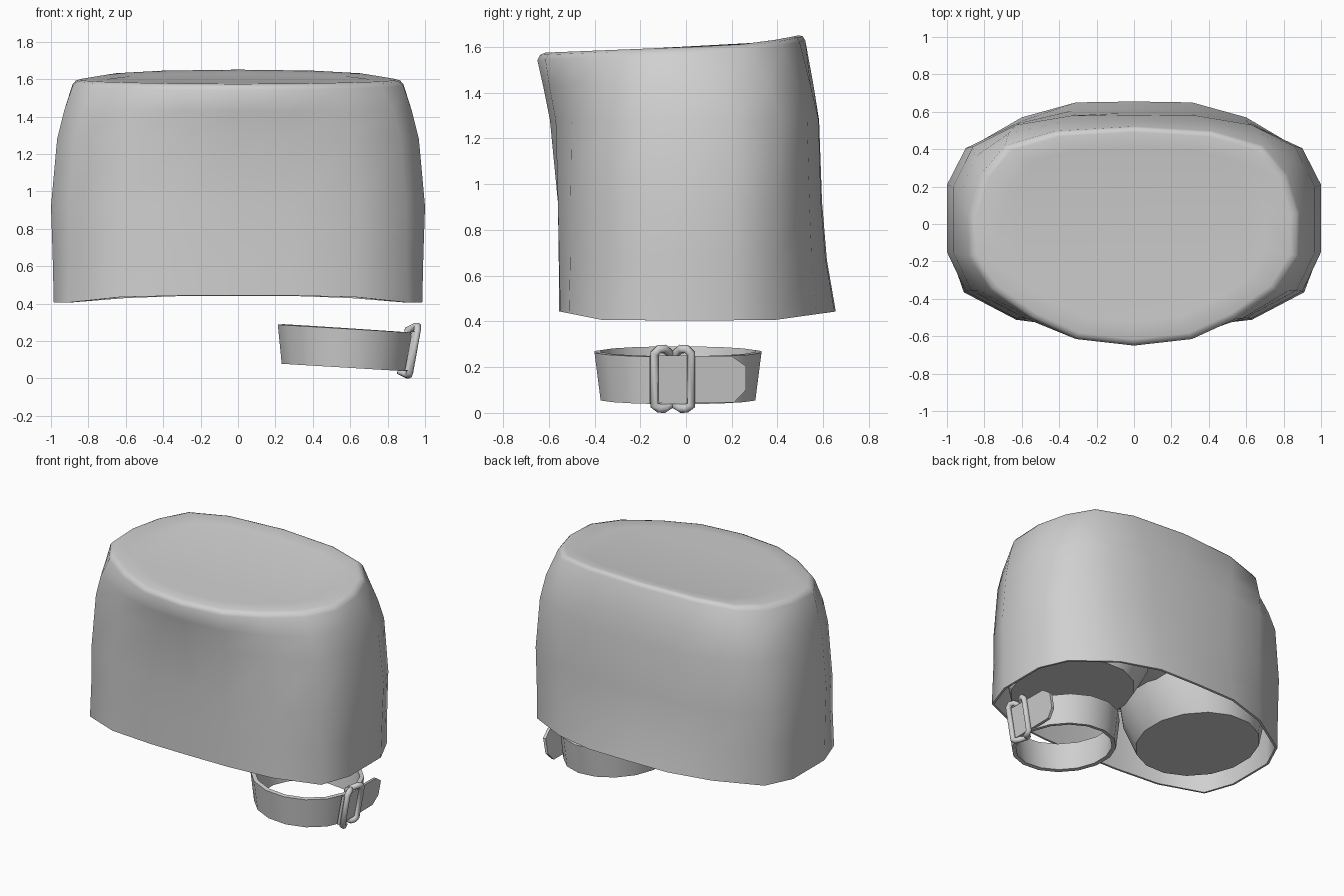
import bpy, bmesh, math

if "Cube" in bpy.data.objects:
    bpy.data.objects.remove(bpy.data.objects["Cube"])

grey = bpy.data.materials.new("grey_cloth")
grey.diffuse_color = (0.63, 0.63, 0.63, 1)
grey.use_nodes = True
grey.node_tree.nodes["Principled BSDF"].inputs["Base Color"].default_value = grey.diffuse_color


def select(ob):
    bpy.ops.object.select_all(action='DESELECT')
    ob.select_set(True)
    bpy.context.view_layer.objects.active = ob


def finish(ob, angle):
    ob.data.materials.append(grey)
    select(ob)
    bpy.ops.object.shade_smooth_by_angle(angle=math.radians(angle))


def loft(name, rings, cap_start=False, cap_end=False, thickness=0, angle=40):
    """Skin a list of closed rings, optionally capping the ends."""
    bm = bmesh.new()
    rows = [[bm.verts.new(p) for p in r] for r in rings]
    for a, b in zip(rows, rows[1:]):
        for i in range(len(a)):
            j = (i + 1) % len(a)
            bm.faces.new((a[i], a[j], b[j], b[i]))
    if cap_start:
        bm.faces.new(rows[0][::-1])
    if cap_end:
        bm.faces.new(rows[-1])
    bmesh.ops.recalc_face_normals(bm, faces=bm.faces)
    me = bpy.data.meshes.new(name)
    bm.to_mesh(me)
    bm.free()
    ob = bpy.data.objects.new(name, me)
    bpy.context.collection.objects.link(ob)
    if thickness:
        mod = ob.modifiers.new("thickness", 'SOLIDIFY')
        mod.thickness = thickness
        mod.offset = -1
        select(ob)
        bpy.ops.object.modifier_apply(modifier=mod.name)
    finish(ob, angle)


def mirrored(half, z):
    """Half outline (front to back, +x side) to a full ring; z is a function of y."""
    full = half + [(-x, y) for x, y in half[-2:0:-1]]
    return [(x, y, z(y)) for x, y in full]


def shrink(outline, k):
    return [(x * k, (y + .03) * k - .03) for x, y in outline]


def blend(a, b, t, k=1.0):
    """Outline part way between two others, bulged by k."""
    return shrink([(p[0] + (q[0] - p[0]) * t, p[1] + (q[1] - p[1]) * t)
                   for p, q in zip(a, b)], k)


# Skirt outlines from hem to waist
hem = [(0, -.555), (.3, -.55), (.63, -.512), (.91, -.365), (.985, -.15),
       (.985, .2), (.895, .395), (.6, .57), (.31, .65), (0, .655)]
hip = [(0, -.56), (.3, -.56), (.63, -.505), (.9, -.36), (1.0, -.15),
       (1.0, .21), (.9, .405), (.61, .54), (.31, .59), (0, .595)]
belly = [(0, -.595), (.3, -.57), (.6, -.5), (.87, -.355), (.967, -.15),
         (.967, .2), (.86, .415), (.63, .53), (.33, .58), (0, .582)]
chest = [(0, -.625), (.31, -.598), (.58, -.505), (.83, -.355), (.93, -.16),
         (.93, .15), (.85, .36), (.67, .485), (.38, .545), (0, .558)]
waist = [(0, -.65), (.31, -.615), (.55, -.505), (.77, -.35), (.885, -.17),
         (.885, .06), (.82, .265), (.69, .42), (.42, .497), (0, .522)]


def hem_z(y):
    return .405 + (.2 * max(0, -y - .36) if y < 0 else .14 * max(0, y - .38))


def waist_z(y):
    return 1.543 + .032 * (y + .65) / .8 + .27 * max(0, y - .15) ** 2


skirt_rings = [
    mirrored(hem, hem_z),
    mirrored(blend(hem, hip, .62, .997), lambda y: .67),
    mirrored(hip, lambda y: .92),
    mirrored(belly, lambda y: 1.28),
    mirrored(chest, lambda y: 1.43),
    mirrored(waist, waist_z),
    mirrored(shrink(waist, .98), lambda y: waist_z(y) + .022),
    mirrored(shrink(waist, .945), lambda y: waist_z(y) + .031),
    mirrored(shrink(waist, .8), lambda y: waist_z(y) + .029),
]
loft("skirt", skirt_rings, cap_end=True, thickness=.015, angle=50)

# Underside of the hips, closing the inside of the skirt
loft("hips", [
    mirrored(shrink(hip, .98), lambda y: .98),
    mirrored(shrink(hip, .8), lambda y: .82),
    mirrored(shrink(hip, .3), lambda y: .72),
], cap_end=True)


def ellipse(cx, cy, rx, ry, z, n=16):
    out = []
    for i in range(n):
        a = 2 * math.pi * (i + .5) / n
        x, y = cx + rx * math.cos(a), cy + ry * math.sin(a)
        out.append((x, y, z(x) if callable(z) else z))
    return out


# Thigh stumps inside the skirt
for side, label in ((1, "right_thigh"), (-1, "left_thigh")):
    loft(label, [
        ellipse(side * .535, .01, .385, .44, .475),
        ellipse(side * .5, .005, .465, .48, .66),
        ellipse(side * .48, .01, .5, .51, .95),
    ], cap_start=True)


# Leg band, tilted down toward the outside
def band_z(base):
    return lambda x: base - .06 * (x - .21)


loft("leg_band", [
    ellipse(.57, -.035, .343, .345, band_z(.08)),
    ellipse(.57, -.035, .364, .372, band_z(.288)),
], thickness=.028)


def lean(z):
    """x of the band's outer face at height z."""
    return .9 + .18 * (z - .04)


# Loose strap end, flat and leaving the band at a tangent
tip = [(-.16, .042), (.21, .045), (.262, .1), (.262, .205), (.2, .248), (-.16, .252)]
loft("strap_end", [
    [(lean(z) - .008, y, z) for y, z in tip],
    [(lean(z) + .012, y, z) for y, z in tip],
], cap_start=True, cap_end=True)

# Two wire buckle loops: outer bar in front of the strap, inner bar behind it
loop = [(-.08, .03, .02), (-.08, .255, .02), (-.06, .275, .018), (-.035, .275, .008),
        (-.01, .255, -.03), (-.01, .03, -.03), (-.035, .016, .008), (-.06, .016, .018)]
for side, label in ((1, "front_buckle_loop"), (-1, "rear_buckle_loop")):
    cu = bpy.data.curves.new(label, 'CURVE')
    cu.dimensions = '3D'
    cu.bevel_depth = .02
    cu.bevel_resolution = 2
    sp = cu.splines.new('POLY')
    sp.points.add(len(loop) - 1)
    for p, (y, z, out) in zip(sp.points, loop):
        p.co = (lean(z) + out, -.058 + side * y, z + .004, 1)
    sp.use_cyclic_u = True
    ob = bpy.data.objects.new(label, cu)
    bpy.context.collection.objects.link(ob)
    select(ob)
    bpy.ops.object.convert(target='MESH')
    finish(bpy.context.object, 60)
